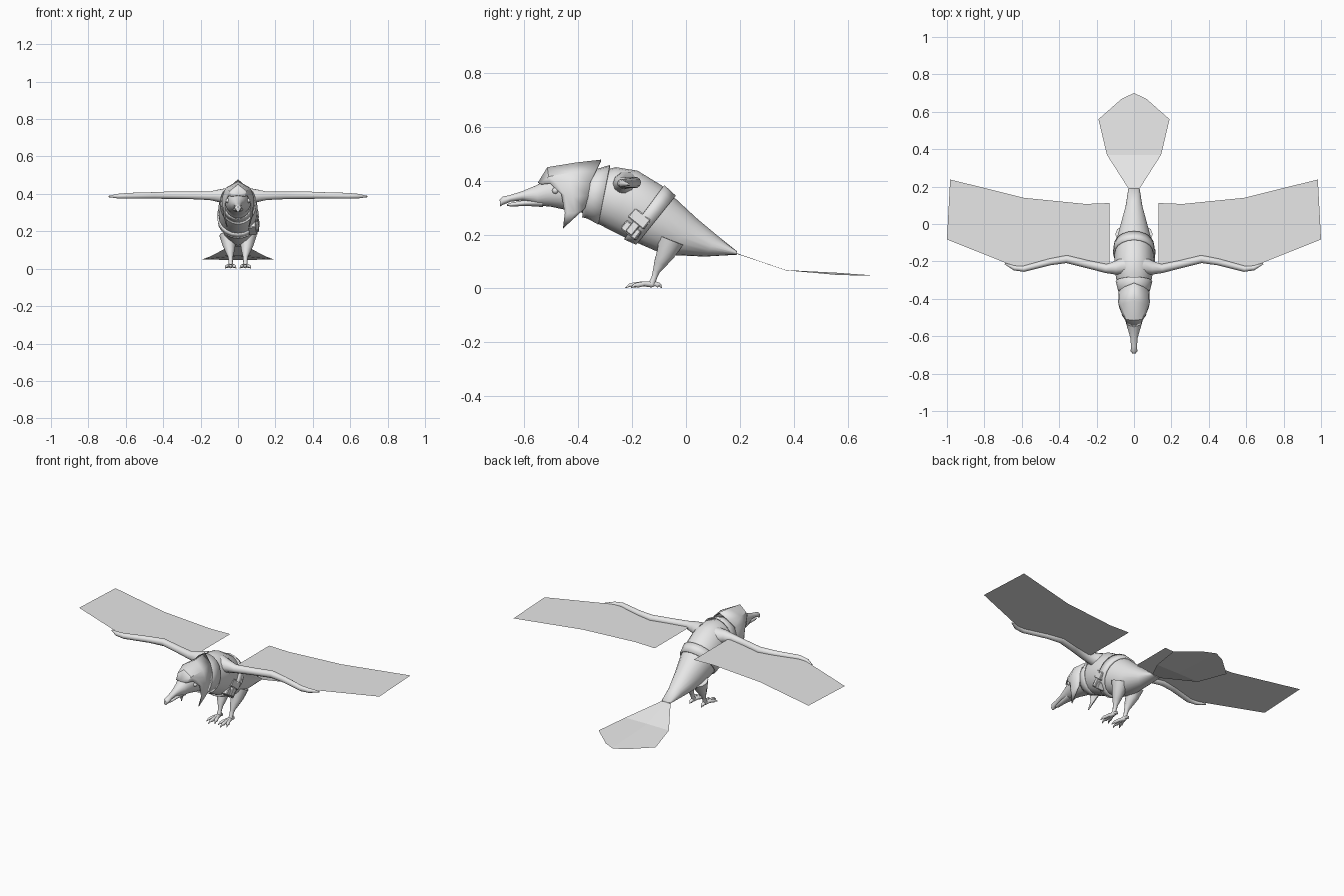
import bpy, bmesh, math
from mathutils import Vector, Matrix

cube = bpy.data.objects.get("Cube")
if cube:
    bpy.data.objects.remove(cube, do_unlink=True)

grey = bpy.data.materials.new("plain_grey")
grey.use_nodes = True
GREY = (0.8, 0.8, 0.8, 1)
grey.diffuse_color = GREY
grey.node_tree.nodes["Principled BSDF"].inputs["Base Color"].default_value = GREY


def finish(name, bm, mirror=False, smooth=40, thickness=0, recalc=True):
    """Turn a bmesh into a named object with optional mirror and thickness."""
    bmesh.ops.remove_doubles(bm, verts=bm.verts, dist=0.0001)
    if recalc:
        bmesh.ops.recalc_face_normals(bm, faces=bm.faces)
    mesh = bpy.data.meshes.new(name)
    bm.to_mesh(mesh)
    bm.free()
    obj = bpy.data.objects.new(name, mesh)
    bpy.context.collection.objects.link(obj)
    mesh.materials.append(grey)
    if mirror:
        mod = obj.modifiers.new("mirror", "MIRROR")
        mod.merge_threshold = 0.0005
    if thickness:
        mod = obj.modifiers.new("thickness", "SOLIDIFY")
        mod.thickness = thickness
    bpy.ops.object.select_all(action="DESELECT")
    obj.select_set(True)
    bpy.context.view_layer.objects.active = obj
    if smooth:
        bpy.ops.object.shade_smooth_by_angle(angle=math.radians(smooth))
    return obj


def bridge(bm, rows, closed=True, caps=True):
    """Join consecutive rows of points with quads."""
    rows = [[bm.verts.new(p) for p in row] for row in rows]
    count = len(rows[0])
    for a, b in zip(rows, rows[1:]):
        for i in range(count if closed else count - 1):
            j = (i + 1) % count
            bm.faces.new((a[i], a[j], b[j], b[i]))
    if caps:
        bm.faces.new(rows[0])
        bm.faces.new(rows[-1])


def section(top, bottom, width, grow=0, sides=20):
    """Oval ring between a top and a bottom (y, z) point."""
    top, bottom = Vector((0, *top)), Vector((0, *bottom))
    mid, half = (top + bottom) / 2, (top - bottom) / 2
    half += half.normalized() * grow
    side = Vector((width + grow, 0, 0))
    angles = [math.tau * i / sides for i in range(sides)]
    return [mid + half * math.cos(a) + side * math.sin(a) for a in angles]


def loft(name, rings, grow=0, caps=True, **options):
    bm = bmesh.new()
    bridge(bm, [section(*r, grow) for r in rings], caps=caps)
    return finish(name, bm, **options)


def add_tube(bm, path, sides=10):
    """Round tube along (x, y, z, radius) points."""
    pts = [Vector(p[:3]) for p in path]
    rows = []
    for i, p in enumerate(pts):
        along = (pts[min(i + 1, len(pts) - 1)] - pts[max(i - 1, 0)]).normalized()
        ref = Vector((0, 0, 1)) if abs(along.z) < 0.8 else Vector((0, 1, 0))
        u = along.cross(ref).normalized()
        v = along.cross(u)
        turns = [math.tau * k / sides for k in range(sides)]
        rows.append([p + (u * math.cos(t) + v * math.sin(t)) * path[i][3] for t in turns])
    bridge(bm, rows)


def tubes(name, paths, **options):
    bm = bmesh.new()
    for path in paths:
        add_tube(bm, path)
    return finish(name, bm, **options)


# Body: pear-shaped, tapering down to the tail root
loft("body", [
    ((-.41, .40), (-.41, .29), .055),
    ((-.34, .43), (-.37, .275), .078),
    ((-.26, .45), (-.33, .242), .095),
    ((-.18, .437), (-.285, .218), .105),
    ((-.09, .382), (-.235, .193), .104),
    ((-.03, .325), (-.165, .162), .096),
    ((.04, .26), (-.08, .125), .075),
    ((.12, .193), (.07, .118), .045),
    ((.19, .137), (.19, .125), .03)], smooth=60)

# Neck scarf, an open band hugging the shoulders
loft("neck_scarf", [
    ((-.37, .425), (-.385, .27), .07),
    ((-.34, .435), (-.365, .265), .08),
    ((-.285, .452), (-.325, .243), .092)],
    grow=.006, caps=False, thickness=.006)

# Belt and its two pouches on the left hip
loft("belt", [
    ((-.085, .377), (-.225, .188), .105),
    ((-.043, .338), (-.18, .168), .1)],
    grow=.008, caps=False, thickness=.012)


def box(name, centre, size, bevel):
    bm = bmesh.new()
    turn = Matrix.Rotation(math.radians(51), 4, "X") @ Matrix.Rotation(math.radians(-8), 4, "Y")
    bmesh.ops.create_cube(bm, size=1, matrix=Matrix.Translation(centre) @ turn @ Matrix.Diagonal((*size, 1)))
    bmesh.ops.bevel(bm, geom=bm.edges[:], offset=bevel, segments=1, affect="EDGES")
    return finish(name, bm, smooth=0)


box("upper_pouch", (.092, -.172, .258), (.035, .045, .075), .004)
box("lower_pouch", (.078, -.203, .215), (.045, .04, .07), .004)
box("pouch_flap", (.095, -.197, .222), (.03, .05, .03), .003)

# Head running into the upper beak, and the lower beak under it
loft("head_and_beak", [
    ((-.37, .41), (-.37, .28), .065),
    ((-.44, .43), (-.44, .29), .07),
    ((-.51, .41), (-.50, .303), .05),
    ((-.555, .383), (-.55, .308), .036),
    ((-.61, .36), (-.605, .327), .02),
    ((-.655, .346), (-.65, .322), .016),
    ((-.68, .341), (-.68, .31), .018),
    ((-.692, .33), (-.69, .304), .01)], smooth=50)
loft("lower_beak", [
    ((-.54, .335), (-.53, .302), .028),
    ((-.60, .328), (-.59, .306), .017),
    ((-.65, .318), (-.65, .304), .011),
    ((-.665, .313), (-.665, .307), .006)])

# Eyes
bm = bmesh.new()
bmesh.ops.create_uvsphere(bm, u_segments=12, v_segments=8, radius=.012,
                          matrix=Matrix.Translation((.054, -.485, .363)))
finish("eyes", bm, mirror=True)

# Hood: ridge to cheek rows, front to back, ending in a hanging point
cheek_tip = (.06, -.457, .222)
hood = [
    [(0, -.55, .393), (0, -.515, .45), (0, -.41, .467), (0, -.315, .478)],
    [(.035, -.54, .388), (.045, -.51, .415), (.068, -.43, .43), (.05, -.335, .435)],
    [(.053, -.505, .39), (.065, -.48, .39), (.082, -.43, .39), (.078, -.355, .395)],
    [(.07, -.463, .35), (.078, -.45, .345), (.085, -.42, .34), (.082, -.362, .345)],
    [(.072, -.45, .28), (.075, -.44, .28), (.078, -.41, .28), (.075, -.375, .297)],
    [cheek_tip] * 4]
bm = bmesh.new()
bridge(bm, hood[:-1], closed=False, caps=False)
bm.verts.ensure_lookup_table()
last_row = bm.verts[-4:]
tip = bm.verts.new(cheek_tip)
for a, b in zip(last_row, last_row[1:]):
    bm.faces.new((a, b, tip))
finish("hood", bm, mirror=True, thickness=.005, smooth=35)

# Wing arms
tubes("wing_arms", [[
    (.05, -.225, .385, .05), (.10, -.235, .39, .036), (.15, -.238, .39, .024),
    (.25, -.215, .392, .021), (.36, -.188, .393, .021), (.45, -.203, .392, .018),
    (.59, -.24, .39, .016), (.64, -.235, .388, .013), (.69, -.212, .386, .004)]],
    mirror=True, smooth=60)


def sheet(name, outline, mirror=True):
    bm = bmesh.new()
    bm.faces.new([bm.verts.new(p) for p in outline])
    return finish(name, bm, mirror=mirror, smooth=0, recalc=False)


# Flat feather sheets of the wings
wing = [(.13, -.22), (.36, -.185), (.6, -.235), (.68, -.21), (1, -.083),
        (.983, .238), (.59, .14), (.26, .107), (.13, .112)]
sheet("wing_feathers", [(x, y, .39) for x, y in wing])

# Tail fan, drooping from the tail root and flattening out
fan = [(.03, .19, .128), (.145, .37, .067), (.19, .56, .05), (.065, .67, .047), (0, .70, .047)]
bm = bmesh.new()
spine = [(0, .19, .13), (0, .37, .068), (0, .56, .058), (0, .67, .05)]
bridge(bm, [spine, fan[:-1]], closed=False, caps=False)
end = [bm.verts.new(p) for p in (spine[-1], fan[-2], fan[-1])]
bm.faces.new(end)
finish("tail_fan", bm, mirror=True, smooth=30)
for face in bpy.context.object.data.polygons:
    face.use_smooth = False

# Legs with a plump thigh and a thin shank
tubes("legs", [[
    (.05, -.055, .18, .05), (.048, -.075, .13, .036), (.043, -.095, .095, .025),
    (.04, -.11, .065, .014), (.039, -.118, .04, .011), (.039, -.128, .015, .013)]],
    mirror=True, smooth=60)

# Feet: three front toes and one hind toe, each ending in a claw
toes = []
for spread, reach in ((-.026, -.07), (0, -.09), (.026, -.07), (0, .035)):
    def along(t, height, radius):
        return (.039 + spread * t, -.128 + reach * t, height, radius)
    toes.append([along(0, .015, .012), along(.4, .017, .009), along(.75, .012, .01),
                 along(.9, .012, .006), along(1.08, .002, .002)])
tubes("feet", toes, mirror=True)
